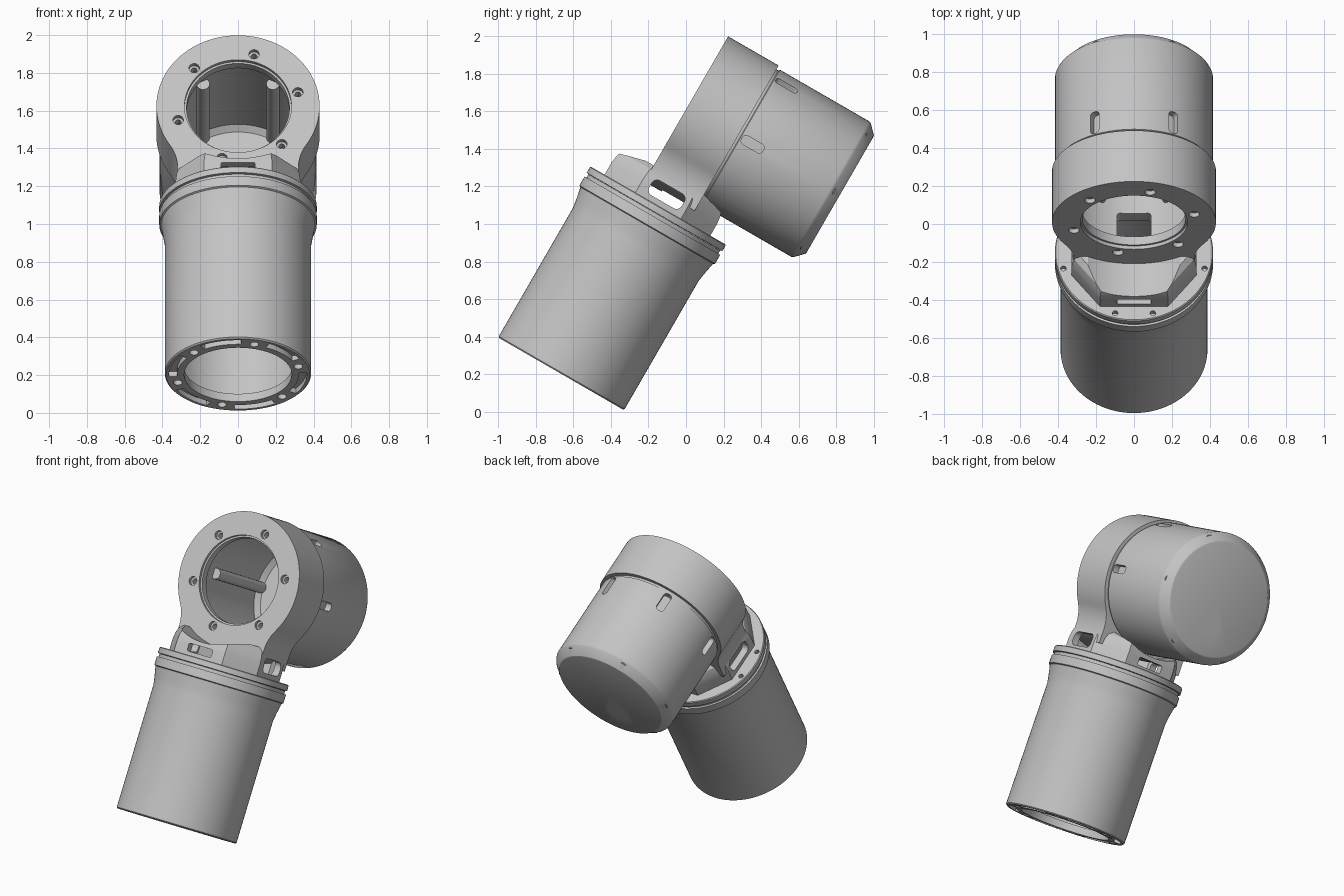
import bpy, bmesh
from math import sin, cos, pi, radians, sqrt, atan2
from mathutils import Matrix, Vector

if "Cube" in bpy.data.objects:
    bpy.data.objects.remove(bpy.data.objects["Cube"])

grey = bpy.data.materials.new("plain grey")
grey.use_nodes = True
grey.diffuse_color = (0.55, 0.55, 0.55, 1)
grey.node_tree.nodes["Principled BSDF"].inputs["Base Color"].default_value = (0.55, 0.55, 0.55, 1)

TUBE_Y = -0.677      # axis of the upright tube
HEAD_Z = 1.411       # axis of the sideways housing
SEG = 96
MOVE, TURN = Matrix.Translation, Matrix.Rotation
TO_Y = TURN(-pi / 2, 4, 'X')
TUBE = MOVE((0, TUBE_Y, 0))
HEAD = MOVE((0, 0, HEAD_Z)) @ TO_Y


def finish(name, bm, matrix=Matrix()):
    bm.transform(matrix)
    bmesh.ops.recalc_face_normals(bm, faces=bm.faces)
    mesh = bpy.data.meshes.new(name)
    bm.to_mesh(mesh)
    bm.free()
    mesh.materials.append(grey)
    ob = bpy.data.objects.new(name, mesh)
    bpy.context.collection.objects.link(ob)
    return ob


def lathe(name, profile, matrix):
    """Spin (radius, height) points around z."""
    bm = bmesh.new()
    vs = [bm.verts.new((r, 0, h)) for r, h in profile]
    es = [bm.edges.new(p) for p in zip(vs, vs[1:])]
    if profile[0][0] > 0:
        es.append(bm.edges.new((vs[-1], vs[0])))
    bmesh.ops.spin(bm, geom=vs + es, axis=(0, 0, 1), cent=(0, 0, 0),
                   angle=2 * pi, steps=SEG, use_merge=True)
    bmesh.ops.remove_doubles(bm, verts=bm.verts, dist=1e-5)
    return finish(name, bm, matrix)


def loft(name, loops, matrix=Matrix()):
    """Skin equal-length loops and cap both ends."""
    bm = bmesh.new()
    rows = [[bm.verts.new(p) for p in loop] for loop in loops]
    n = len(rows[0])
    for a, b in zip(rows, rows[1:]):
        for i in range(n):
            j = (i + 1) % n
            bm.faces.new((a[i], a[j], b[j], b[i]))
    bm.faces.new(rows[0])
    bm.faces.new(rows[-1])
    return finish(name, bm, matrix)


def cylinder(name, r, low, high, matrix, seg=20):
    bm = bmesh.new()
    bmesh.ops.create_cone(bm, cap_ends=True, segments=seg, radius1=r, radius2=r,
                          depth=high - low, matrix=MOVE((0, 0, (low + high) / 2)))
    return finish(name, bm, matrix)


def rounded_box(name, size, matrix, bevel, seg=5):
    """Box whose four z-parallel edges are bevelled."""
    bm = bmesh.new()
    bmesh.ops.create_cube(bm, size=1, matrix=Matrix.Diagonal((*size, 1)))
    edges = [e for e in bm.edges
             if abs(e.verts[0].co.z - e.verts[1].co.z) > size[2] / 2]
    bmesh.ops.bevel(bm, geom=edges, offset=bevel, segments=seg, profile=0.5, affect='EDGES')
    return finish(name, bm, matrix)


def combine(target, tool, operation='DIFFERENCE'):
    mod = target.modifiers.new("combine", 'BOOLEAN')
    mod.operation, mod.object, mod.solver = operation, tool, 'EXACT'
    bpy.context.view_layer.objects.active = target
    bpy.ops.object.modifier_apply(modifier=mod.name)
    bpy.data.objects.remove(tool)


# Lower tube with flared top and thin bottom rim
lower_tube = lathe("lower_tube", [
    (0.285, -0.157), (0.38, -0.157), (0.387, -0.15), (0.387, 0.64), (0.395, 0.69),
    (0.408, 0.755), (0.417, 0.76), (0.417, 0.815), (0.405, 0.815), (0.405, 0.835),
    (0.36, 0.835), (0.36, -0.11), (0.285, -0.11)], TUBE)

# Screw holes and curved recesses in the bottom rim
for k in range(6):
    a = radians(15 + 60 * k)
    spot = TUBE @ MOVE((0.33 * sin(a), -0.33 * cos(a), 0))
    combine(lower_tube, cylinder("hole", 0.024, -0.2, -0.13, spot))
    arc = []
    for i in range(13):
        b = a + radians(12 + 3 * i)
        arc.append([(r * sin(b), -r * cos(b), h) for r, h in
                    ((0.322, -0.2), (0.365, -0.2), (0.365, -0.127), (0.322, -0.127))])
    combine(lower_tube, loft("recess", arc, TUBE))

# Collar on top of the tube
joint_body = lathe("joint_body", [
    (0, 0.836), (0.405, 0.836), (0.417, 0.838), (0.417, 0.872), (0.412, 0.877), (0, 0.877)], TUBE)

# Eight-sided neck, saddled where the housing lies
corner = [(0.18, -0.33), (0.33, -0.14), (0.33, 0.14), (0.18, 0.32)]
octagon = corner + [(-x, y) for x, y in reversed(corner)]


def ring(scale, z):
    return [(x * scale, y * scale, z) for x, y in octagon]


def saddled(name, loops, radius):
    ob = loft(name, loops, TUBE)
    combine(ob, cylinder("saddle", radius, -1.5, 0.6, HEAD, SEG))
    return ob


combine(joint_body, saddled("neck", [ring(1, 0.85), ring(1, 0.95), ring(0.985, 0.99),
                                     ring(0.95, 1.025), ring(0.87, 1.05)], 0.435), 'UNION')

# Front half of the housing: round outline blending into the neck walls
R, WALL, FILLET = 0.432, 0.32, 0.25
drop = sqrt((R + FILLET) ** 2 - (WALL + FILLET) ** 2)
tilt = atan2(drop, WALL + FILLET)
outline = []
for i in range(81):
    a = -tilt + (pi + 2 * tilt) * i / 80
    outline.append((R * cos(a), HEAD_Z + R * sin(a)))
blend = []
for i in range(1, 11):
    a = tilt * (1 - i / 10)
    blend.append((-WALL - FILLET + FILLET * cos(a), HEAD_Z - drop + FILLET * sin(a)))
outline += blend + [(-WALL, 0.95), (WALL, 0.95)]
outline += [(-x, z) for x, z in reversed(blend)]
combine(joint_body, loft("housing", [[(x, y, z) for x, z in outline] for y in (-0.805, -0.495)]), 'UNION')

# Hollow the neck and bore the housing
combine(joint_body, saddled("cavity", [ring(0.86, 0.8), ring(0.86, 1.02)], 0.46))
combine(joint_body, lathe("bore", [
    (0, -0.9), (0.283, -0.9), (0.283, -0.785), (0.272, -0.785), (0.272, -0.735),
    (0.385, -0.735), (0.385, -0.4), (0, -0.4)], HEAD))
combine(joint_body, rounded_box("passage", (0.18, 0.17, 0.2), MOVE((0, -0.615, 0.99)), 0.02))

# Neck windows on both sides, front and back
for side in (-1, 1):
    at = MOVE((side * 0.33, TUBE_Y + 0.01, 0.951)) @ TURN(pi / 2, 4, 'Y')
    combine(joint_body, rounded_box("window", (0.09, 0.2, 0.16), at, 0.032))
    at = MOVE((0, TUBE_Y + side * 0.32, 0.925)) @ TO_Y
    combine(joint_body, rounded_box("slot", (0.18, 0.05, 0.2), at, 0.01))

# Collar screw holes
for deg in (15, 75, 105, 165):
    for side in (-1, 1):
        a = radians(deg)
        spot = TUBE @ MOVE((side * 0.385 * sin(a), -0.385 * cos(a), 0))
        combine(joint_body, cylinder("hole", 0.015, 0.85, 0.95, spot, 16))

# Counterbored screw holes in the housing face
for k in range(6):
    a = radians(15 + 60 * k)
    spot = MOVE((0.328 * sin(a), 0, HEAD_Z + 0.328 * cos(a))) @ TO_Y
    combine(joint_body, cylinder("counterbore", 0.028, -0.9, -0.78, spot))
    combine(joint_body, cylinder("hole", 0.016, -0.9, -0.7, spot, 16))

# Rear cap with chamfered end
rear_cap = lathe("rear_cap", [
    (0.385, -0.497), (0.408, -0.497), (0.408, -0.482), (0.416, -0.478), (0.416, 0.072),
    (0.41, 0.085), (0.365, 0.129), (0.355, 0.132), (0, 0.132), (0, 0.085),
    (0.355, 0.085), (0.385, 0.055)], HEAD)

# Six inner bosses, each with a slot through the cap wall
for k in range(6):
    a = radians(30 + 60 * k)
    spot = MOVE((0.37 * sin(a), 0, HEAD_Z + 0.37 * cos(a))) @ TO_Y
    combine(rear_cap, cylinder("boss", 0.035, -0.485, 0.095, spot), 'UNION')
for k in range(6):
    a = radians(30 + 60 * k)
    at = MOVE((0, -0.405, HEAD_Z)) @ TURN(a, 4, 'Y') @ MOVE((0, 0, 0.425))
    combine(rear_cap, rounded_box("slot", (0.052, 0.13, 0.1), at, 0.02))

# Cable opening in the end wall
combine(rear_cap, rounded_box("opening", (0.13, 0.13, 0.2),
                              MOVE((0, 0.1, HEAD_Z - 0.17)) @ TO_Y, 0.025, 1))

# Lean the whole assembly and shade it
bpy.ops.object.select_all(action='DESELECT')
for ob in (lower_tube, joint_body, rear_cap):
    ob.data.transform(TURN(radians(-30), 4, 'X'))
    ob.select_set(True)
bpy.context.view_layer.objects.active = joint_body
bpy.ops.object.shade_smooth_by_angle(angle=radians(25))
